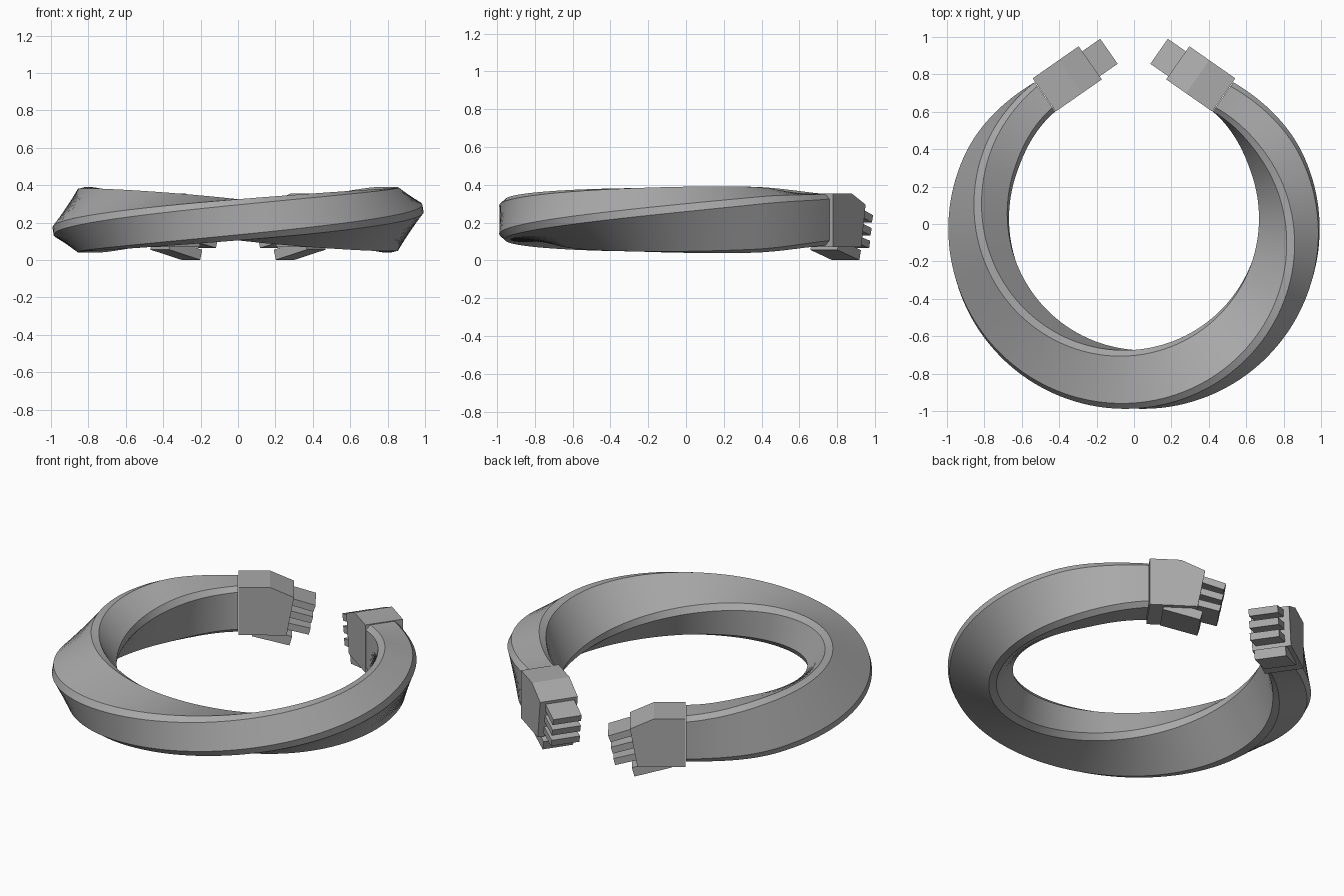
import bpy, bmesh
from math import radians, sin, cos, pi
from mathutils import Vector, Matrix

cube = bpy.data.objects.get("Cube")
if cube:
    bpy.data.objects.remove(cube)

grey = bpy.data.materials.new("plain_grey")
grey.use_nodes = True
grey.diffuse_color = (0.4, 0.4, 0.4, 1)
grey.node_tree.nodes["Principled BSDF"].inputs["Base Color"].default_value = (0.4, 0.4, 0.4, 1)

RADIUS, MID_Z = 0.83, 0.215
END = radians(145)          # sweep from the front to each wrist


def finish(bm, name, smooth=False):
    bmesh.ops.recalc_face_normals(bm, faces=bm.faces)
    mesh = bpy.data.meshes.new(name)
    bm.to_mesh(mesh)
    bm.free()
    mesh.materials.append(grey)
    obj = bpy.data.objects.new(name, mesh)
    bpy.context.collection.objects.link(obj)
    if smooth:
        bpy.ops.object.select_all(action='DESELECT')
        obj.select_set(True)
        bpy.context.view_layer.objects.active = obj
        bpy.ops.object.shade_smooth_by_angle(angle=radians(20))
    return obj


# Band: chamfered rectangle swept round the ring with a half twist in all
def twisted_band(a=0.157, b=0.11, c=0.03, steps=128):
    profile = [(a, c - b), (a, b - c), (a - c, b), (c - a, b),
               (-a, b - c), (-a, c - b), (c - a, -b), (a - c, -b)]
    bm = bmesh.new()
    rings = []
    for i in range(steps + 1):
        t = 2 * i / steps - 1
        phi, twist = t * END, t * pi / 2
        k = max(0, (abs(t) - 0.78) / 0.22)
        size = 1 - 0.13 * k * k * (3 - 2 * k)      # narrows at the wrists
        ring = []
        for p, q in profile:
            r = RADIUS + size * (p * cos(twist) - q * sin(twist))
            z = MID_Z + size * (p * sin(twist) + q * cos(twist))
            ring.append(bm.verts.new((r * sin(phi), -r * cos(phi), z)))
        rings.append(ring)
    n = len(profile)
    for r0, r1 in zip(rings, rings[1:]):
        for j in range(n):
            bm.faces.new((r0[j], r0[(j + 1) % n], r1[(j + 1) % n], r1[j]))
    bm.faces.new(rings[0])
    bm.faces.new(rings[-1])
    finish(bm, "twisted_band", smooth=True)


# Hand frame: along the tangent at the wrist, outward, and up
along = Vector((-0.82, 0.572, 0))
outward = Vector((0.572, 0.82, 0))
wrist = Vector((0.48, 0.69, 0))


def prism(name, outline, inner, outer, side):
    """Side outline (along, height) given a width across the hand."""
    bm = bmesh.new()
    verts = []
    for s, z in outline:
        co = wrist + along * s + outward * inner + Vector((0, 0, z))
        verts.append(bm.verts.new((co.x * side, co.y, co.z)))
    face = bm.faces.new(verts)
    move = outward * (outer - inner)
    new = bmesh.ops.extrude_face_region(bm, geom=[face])["geom"]
    bmesh.ops.translate(bm, verts=[v for v in new if isinstance(v, bmesh.types.BMVert)],
                        vec=(move.x * side, move.y, 0))
    finish(bm, name)


def bar(start, length, thick, tilt):
    """Tilted rectangle in the side plane of the hand."""
    turn = Matrix.Rotation(radians(tilt), 2)
    h = thick / 2
    return [Vector(start) + turn @ Vector(p)
            for p in ((0, -h), (length, -h), (length, h), (0, h))]


# Palm, three stacked fingers and a broad thumb underneath
def hand(label, side):
    palm = [(0, 0.07), (0, 0.355), (0.17, 0.355), (0.30, 0.295), (0.26, 0.07)]
    prism(label + "_palm", palm, -0.108, 0.108, side)
    fingers = [((0.24, 0.275), 0.18, -18), ((0.23, 0.2), 0.175, -16), ((0.22, 0.125), 0.17, -14)]
    for i, (start, length, tilt) in enumerate(fingers):
        prism(f"{label}_finger_{i + 1}", bar(start, length, 0.04, tilt), -0.088, 0.075, side)
    prism(label + "_thumb", bar((0.08, 0.082), 0.21, 0.055, -15), -0.09, 0.085, side)


twisted_band()
hand("left", 1)
hand("right", -1)
